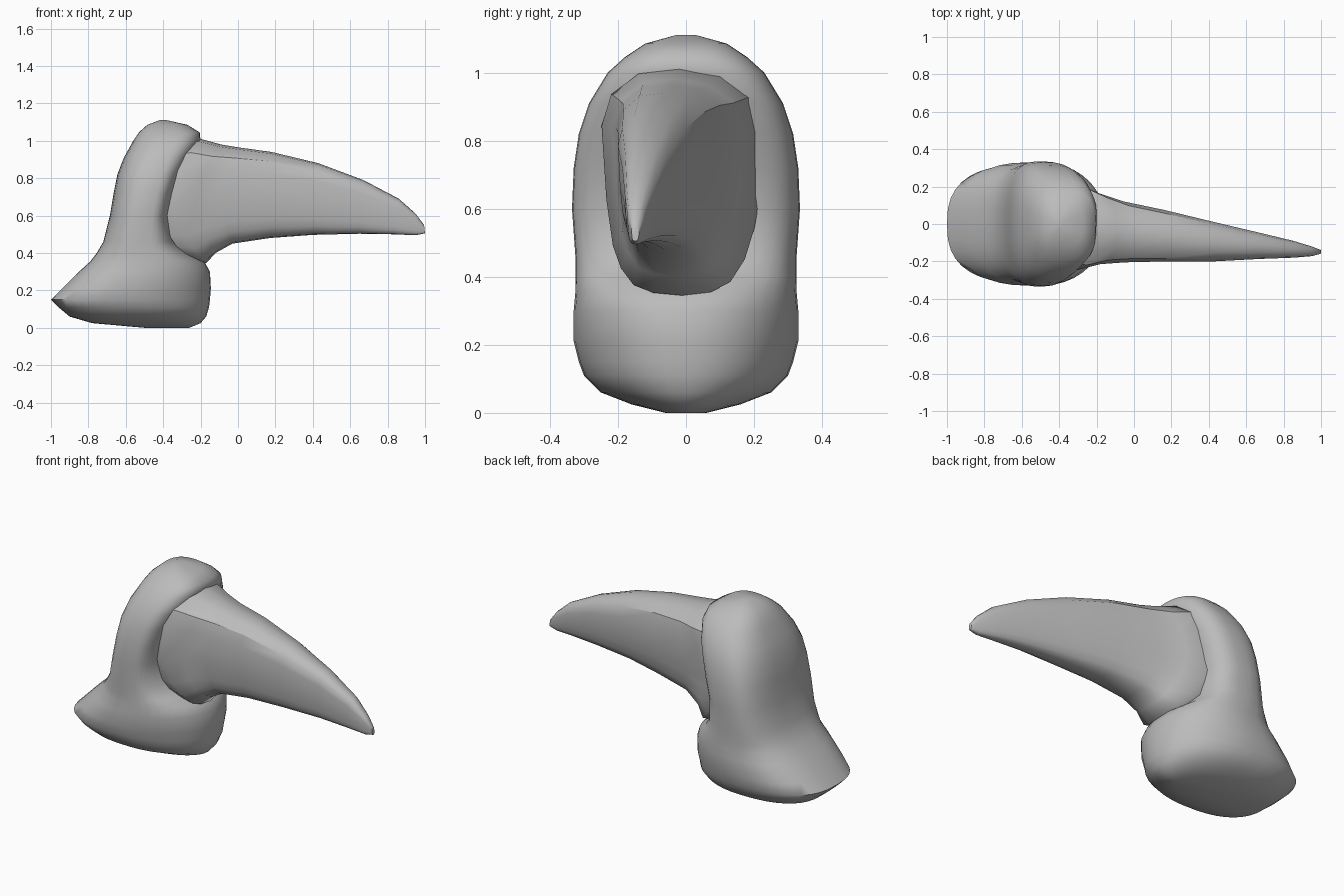
import bpy, bmesh
from math import sin, cos, pi, radians

cube = bpy.data.objects.get("Cube")
if cube:
    bpy.data.objects.remove(cube, do_unlink=True)

grey = bpy.data.materials.new("plain grey")
grey.use_nodes = True
grey.diffuse_color = (0.5, 0.5, 0.5, 1)
grey.node_tree.nodes["Principled BSDF"].inputs["Base Color"].default_value = (0.5, 0.5, 0.5, 1)


def loft(name, rings, creases=()):
    """Skin a list of equal-sized rings, cap both ends and smooth."""
    bm = bmesh.new()
    loops = [[bm.verts.new(p) for p in ring] for ring in rings]
    n = len(loops[0])
    for a, b in zip(loops, loops[1:]):
        for i in range(n):
            j = (i + 1) % n
            bm.faces.new((a[i], a[j], b[j], b[i]))
    bm.faces.new(loops[0])
    bm.faces.new(loops[-1])
    bmesh.ops.recalc_face_normals(bm, faces=bm.faces)
    mesh = bpy.data.meshes.new(name)
    bm.to_mesh(mesh)
    bm.free()
    obj = bpy.data.objects.new(name, mesh)
    bpy.context.collection.objects.link(obj)
    mesh.materials.append(grey)
    bpy.ops.object.select_all(action='DESELECT')
    obj.select_set(True)
    bpy.context.view_layer.objects.active = obj
    bpy.ops.object.shade_smooth_by_angle(angle=radians(60))
    # Sharp ridges along the chosen ring points, fading out before the end
    for edge in mesh.edges:
        a, b = edge.vertices
        if a % n == b % n and a % n in creases and max(a, b) < n * 6:
            edge.use_edge_sharp = True


def power(v, e):
    return abs(v) ** e * (1 if v >= 0 else -1)


def body_ring(z, back, front, width, squareness, skew, count=36):
    """Rounded outline: soft at the back, its own squareness at the front."""
    cx, rx = (back + front) / 2, (front - back) / 2
    ring = []
    for i in range(count):
        c, s = cos(2 * pi * i / count), sin(2 * pi * i / count)
        e = 2 / (squareness if c > 0 else 2.6)
        y = width * power(s, e)
        ring.append((cx + rx * power(c, e) + skew * y * max(c, 0), y, z))
    return ring


# Base foot and socket: height, back x, front x, half width, front squareness, skew
body = [
    (0.00, -0.50, -0.26, 0.06, 2, 0), (0.025, -0.78, -0.20, 0.16, 2, 0),
    (0.06, -0.90, -0.17, 0.25, 2, 0), (0.11, -0.96, -0.155, 0.30, 2.1, 0),
    (0.15, -1.00, -0.15, 0.315, 2.1, 0), (0.21, -0.94, -0.145, 0.33, 2.1, 0),
    (0.30, -0.85, -0.15, 0.33, 2.1, 0), (0.355, -0.79, -0.18, 0.325, 2.2, .03),
    (0.40, -0.755, -0.26, 0.325, 2.8, .08), (0.46, -0.72, -0.325, 0.325, 3.3, .12),
    (0.60, -0.685, -0.34, 0.335, 3.4, .13), (0.72, -0.665, -0.31, 0.33, 3.4, .13),
    (0.82, -0.645, -0.275, 0.315, 3.2, .12), (0.91, -0.61, -0.235, 0.285, 3, .1),
    (1.00, -0.56, -0.20, 0.23, 2.8, .03), (1.045, -0.53, -0.205, 0.18, 2.6, 0),
    (1.085, -0.485, -0.27, 0.12, 2.6, 0), (1.11, -0.42, -0.38, 0.03, 2.6, 0),
]
loft("socket_base", [body_ring(*s) for s in body])

# Claw cross-section in unit width and height
section = [
    (.06, .89), (.23, .98), (.48, 1), (.74, .97), (.93, .88), (1, .73),
    (.99, .46), (.95, .3), (.89, .16), (.8, .06), (.68, .015), (.5, 0),
    (.32, .012), (.2, .045), (.12, .12), (.07, .22), (.03, .42), (0, .75),
]


def claw_ring(top_x, top_z, low_x, low_z, y0, y1, bow):
    return [(low_x + (top_x - low_x) * v - bow * sin(pi * v),
             y0 + (y1 - y0) * u, low_z + (top_z - low_z) * v) for u, v in section]


# Claw stations: top point, lower point, side limits, backward bow
claw = [
    (-.30, .99, -.27, .36, -.23, .21, .15),
    (-.20, 1.01, -.17, .345, -.248, .225, .165),
    (-.09, .98, -.12, .40, -.215, .165, .12),
    (0, .965, -.03, .45, -.205, .12, .06),
    (.18, .94, .17, .48, -.20, .075, .02),
    (.43, .88, .40, .497, -.20, .012, 0),
    (.67, .79, .65, .503, -.187, -.045, 0),
    (.86, .69, .83, .50, -.18, -.09, 0),
    (.95, .61, .95, .495, -.172, -.12, 0),
    (.995, .55, 1.0, .505, -.16, -.138, 0),
]
loft("claw", [claw_ring(*s) for s in claw], creases=(0, 4))
